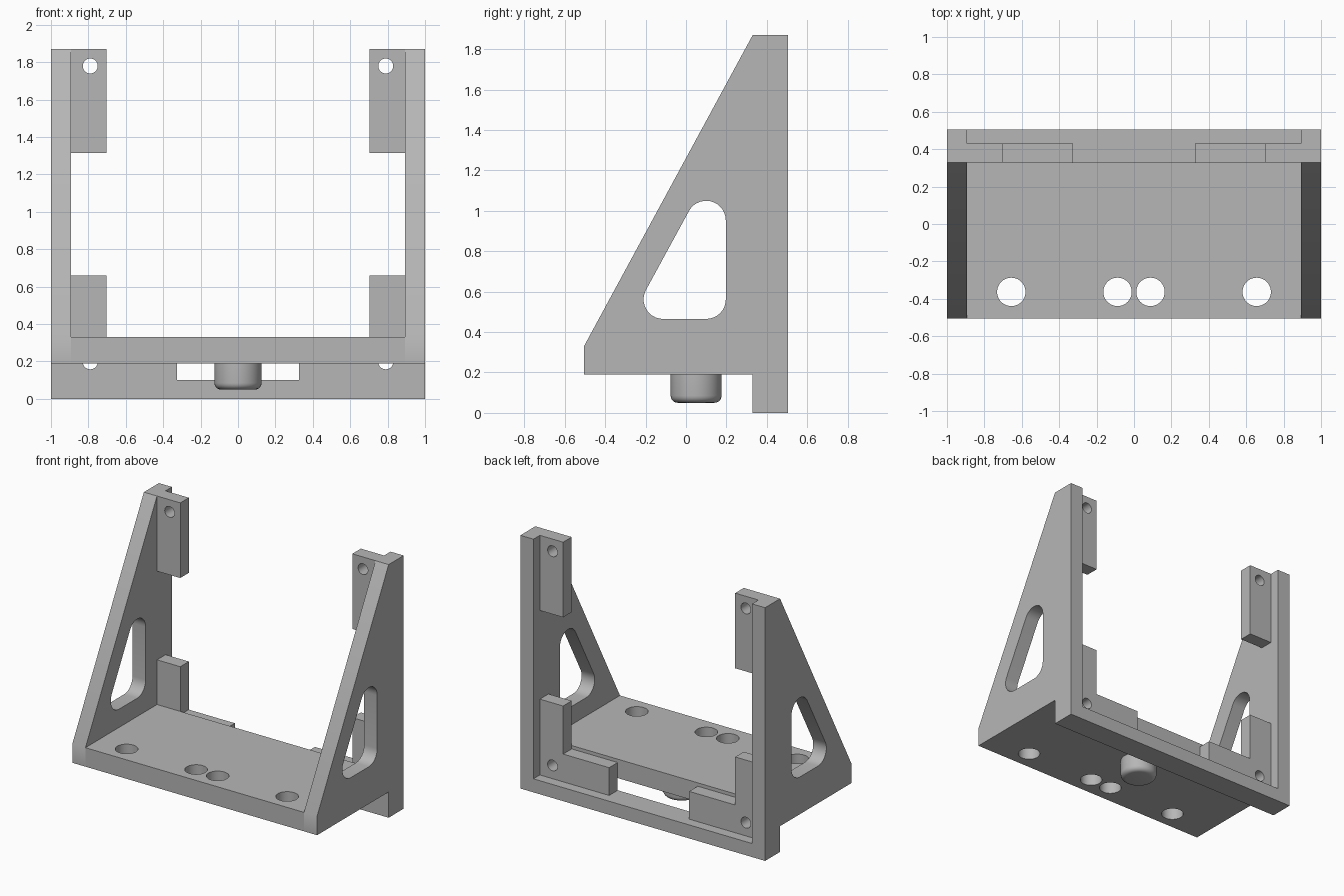
import bpy
import bmesh
import math
from mathutils import Matrix, Vector

default = bpy.data.objects.get("Cube")
if default:
    bpy.data.objects.remove(default, do_unlink=True)

grey = bpy.data.materials.new("light grey")
grey.use_nodes = True
GREY = (0.47, 0.47, 0.47, 1)
grey.diffuse_color = GREY
grey.node_tree.nodes["Principled BSDF"].inputs["Base Color"].default_value = GREY

# Shared dimensions
WALL = 0.893      # inner face of the side plates
FRONT, STEP, SEAT, BACK = -0.505, 0.33, 0.43, 0.505
UNDER, DECK, TOP = 0.19, 0.33, 1.87


def add_object(name, bm):
    bmesh.ops.recalc_face_normals(bm, faces=bm.faces)
    mesh = bpy.data.meshes.new(name)
    bm.to_mesh(mesh)
    bm.free()
    mesh.materials.append(grey)
    obj = bpy.data.objects.new(name, mesh)
    bpy.context.collection.objects.link(obj)
    return obj


def prism(name, outline, axis, low, high):
    """Extrude a 2D outline along one axis; the outline uses the other two in order."""
    bm = bmesh.new()

    def place(p):
        co = list(p)
        co.insert("xyz".index(axis), low)
        return bm.verts.new(co)

    face = bm.faces.new([place(p) for p in outline])
    grown = bmesh.ops.extrude_face_region(bm, geom=[face])
    shift = Vector([high - low if a == axis else 0 for a in "xyz"])
    bmesh.ops.translate(bm, vec=shift,
                        verts=[v for v in grown["geom"] if isinstance(v, bmesh.types.BMVert)])
    return add_object(name, bm)


def rect(a0, b0, a1, b1):
    return [(a0, b0), (a1, b0), (a1, b1), (a0, b1)]


def arc(centre, radius, start, end, steps):
    angles = [math.radians(start + (end - start) * i / steps) for i in range(steps + 1)]
    return [(centre[0] + radius * math.cos(a), centre[1] + radius * math.sin(a)) for a in angles]


def circle(centre, radius):
    return arc(centre, radius, 0, 360, 40)[:-1]


def finish(obj, cutters=(), mirror=False):
    """Cut the openings, mirror if needed, bake the result and smooth round faces."""
    for cutter in cutters:
        mod = obj.modifiers.new("cut", "BOOLEAN")
        mod.operation, mod.solver, mod.object = "DIFFERENCE", "EXACT", cutter
    if mirror:
        mod = obj.modifiers.new("mirror", "MIRROR")
        mod.use_mirror_merge = False
    graph = bpy.context.evaluated_depsgraph_get()
    baked = bpy.data.meshes.new_from_object(obj.evaluated_get(graph))
    obj.modifiers.clear()
    obj.data = baked
    for cutter in cutters:
        bpy.data.objects.remove(cutter, do_unlink=True)
    bpy.ops.object.select_all(action="DESELECT")
    obj.select_set(True)
    bpy.context.view_layer.objects.active = obj
    bpy.ops.object.shade_smooth_by_angle(angle=math.radians(30))


# Side plates with a rounded triangular window
side = prism("side_plates",
             [(FRONT, UNDER), (FRONT, DECK), (STEP, TOP), (BACK, TOP),
              (BACK, 0), (STEP, 0), (STEP, UNDER)], "x", WALL, 1)
r = 0.097
slope = math.degrees(math.atan2(TOP - DECK, STEP - FRONT)) + 90
window = (arc((0.1, 0.953), r, 0, slope, 14)
          + arc((-0.113, 0.562), r, slope, 270, 10)
          + arc((0.1, 0.562), r, 270, 360, 8))
finish(side, [prism("window_cutter", window, "x", 0.8, 1.1)], mirror=True)

# Base plate with four through holes
base = prism("base_plate", rect(-WALL, FRONT, WALL, STEP), "z", UNDER, DECK)
finish(base, [prism("base_hole_cutter", circle((x, -0.363), 0.076), "z", 0.1, 0.5)
              for x in (-0.656, -0.088, 0.088, 0.656)])

# Rear bottom rail
finish(prism("rear_rail", rect(-WALL, STEP, WALL, BACK), "z", 0, 0.1))

# Upper mounting tabs
upper = prism("upper_tabs", rect(0.703, 1.315, WALL, TOP), "y", STEP, SEAT)
finish(upper, [prism("upper_hole_cutter", circle((0.79, 1.78), 0.04), "y", 0.2, 0.6)], mirror=True)

# Lower L-shaped mounting tabs
lower = prism("lower_tabs",
              [(0.327, 0.1), (WALL, 0.1), (WALL, 0.66), (0.703, 0.66),
               (0.703, 0.305), (0.327, 0.305)], "y", STEP, SEAT)
finish(lower, [prism("lower_hole_cutter", circle((0.79, 0.198), 0.04), "y", 0.2, 0.6)], mirror=True)

# Round peg under the base, with a rounded bottom edge
bm = bmesh.new()
bmesh.ops.create_cone(bm, cap_ends=True, segments=48, radius1=0.126, radius2=0.126,
                      depth=0.14, matrix=Matrix.Translation((0, 0.05, 0.12)))
rim = [e for e in bm.edges if all(v.co.z < 0.06 for v in e.verts)]
bmesh.ops.bevel(bm, geom=rim, offset=0.035, segments=5, profile=0.5, affect="EDGES")
finish(add_object("peg", bm))
